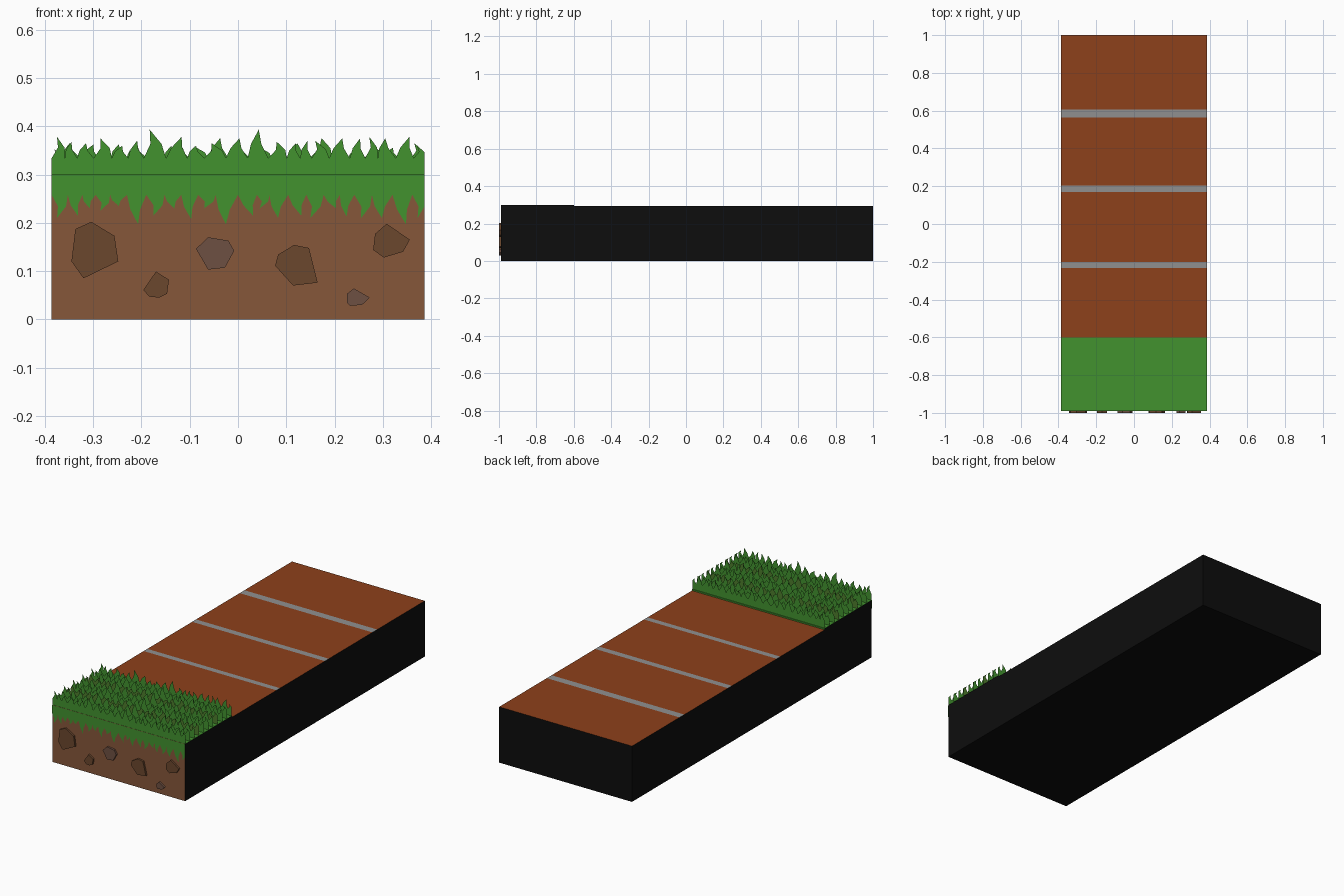
import bpy, bmesh

if "Cube" in bpy.data.objects:
    bpy.data.objects.remove(bpy.data.objects["Cube"])

W = 0.386          # half width
FRONT = -0.99      # dirt face


def mat(name, c):
    m = bpy.data.materials.new(name)
    m.diffuse_color = (*c, 1)
    m.use_nodes = True
    m.node_tree.nodes["Principled BSDF"].inputs["Base Color"].default_value = m.diffuse_color
    return m


def make(name, bm, mats):
    me = bpy.data.meshes.new(name)
    bm.to_mesh(me)
    bm.free()
    for m in mats:
        me.materials.append(m)
    ob = bpy.data.objects.new(name, me)
    bpy.context.collection.objects.link(ob)
    return ob


black = mat("black", (0.004, 0.004, 0.004))
dirt = mat("dirt", (0.24, 0.095, 0.042))
green = mat("grass", (0.055, 0.29, 0.028))
olive = mat("olive_grass", (0.075, 0.2, 0.025))
clay = mat("clay", (0.27, 0.052, 0.011))
grey = mat("grey", (0.28, 0.28, 0.28))
stone = mat("stone", (0.145, 0.063, 0.027))
stone2 = mat("grey_stone", (0.155, 0.08, 0.055))

# Ground block: side profile (y, z) extruded across, one material per edge
T = 0.293
profile = [(FRONT, 0), (FRONT, 0.3), (-0.6, 0.3), (-0.6, T),
           (-0.232, T), (-0.202, T), (0.17, T), (0.203, T),
           (0.565, T), (0.605, T), (1, T), (1, 0)]
# indices into [black, dirt, green, clay, grey]
edge_mats = [1, 2, 2, 3, 4, 3, 4, 3, 4, 3, 0, 0]
bm = bmesh.new()
left = [bm.verts.new((-W, y, z)) for y, z in profile]
right = [bm.verts.new((W, y, z)) for y, z in profile]
bm.faces.new(left)
bm.faces.new(right[::-1])
for i, m in enumerate(edge_mats):
    j = (i + 1) % len(profile)
    bm.faces.new((left[i], right[i], right[j], left[j])).material_index = m
bmesh.ops.recalc_face_normals(bm, faces=bm.faces)
make("ground_block", bm, [black, dirt, green, clay, grey])


# Strip of curved blades: straight edge at z = base, tips beyond the valley line
def blade_strip(name, tips, y, base, valley, material, flip=False, scale=1.0):
    if flip:
        tips = [(-x, z) for x, z in reversed(tips)]
    xs = [t[0] for t in tips]
    gaps = [-W] + [(a + b) / 2 for a, b in zip(xs, xs[1:])] + [W]
    bm = bmesh.new()
    for i, (x, z) in enumerate(tips):
        a, b = gaps[i], gaps[i + 1]
        z = valley + (z - valley) * scale
        lean = 0.003 if i % 3 else -0.005
        mid = valley + (z - valley) * 0.5
        pts = [(a, base), (b, base), (b, valley),
               (x + (b - x) * 0.5 - lean, mid), (x + lean, z),
               (x + (a - x) * 0.5 - lean, mid), (a, valley)]
        # vertices at shared gaps are welded below
        f = bm.faces.new([bm.verts.new((px, y, pz)) for px, pz in pts])
        if base > valley:
            f.normal_flip()
    bmesh.ops.remove_doubles(bm, verts=bm.verts, dist=1e-5)
    return make(name, bm, [material])


upper = [(-.37, .378), (-.348, .368), (-.318, .365), (-.28, .375), (-.243, .36),
         (-.212, .37), (-.178, .393), (-.12, .378), (-.09, .36), (-.05, .365),
         (0, .375), (.04, .393), (.085, .368), (.117, .365), (.141, .37),
         (.165, .37), (.213, .375), (.25, .375), (.277, .378), (.302, .375),
         (.352, .378), (.376, .36)]
lower = [(-.37, .21), (-.335, .215), (-.31, .23), (-.28, .225), (-.25, .235),
         (-.21, .197), (-.17, .215), (-.135, .23), (-.1, .208), (-.065, .23),
         (-.028, .197), (.028, .215), (.05, .23), (.08, .21), (.128, .215),
         (.155, .21), (.2, .23), (.222, .213), (.26, .21), (.295, .21),
         (.345, .197), (.377, .21)]

# Grass: hanging fringe on the front, then upright rows going back
blade_strip("front_fringe", lower, FRONT - 0.003, 0.3, 0.258, green)
ROWS = 11
for r in range(ROWS):
    y = FRONT + 0.001 + r * 0.385 / (ROWS - 1)
    odd = r % 2
    blade_strip(f"grass_row_{r + 1}", upper, y, 0.3, 0.334,
                olive if r in (3, 7) else green, odd, 0.7 if odd else 1.0)

# Stones: flat outlines standing out of the dirt face
stones = [
    [(-.345, .12), (-.337, .187), (-.304, .202), (-.256, .173), (-.248, .12), (-.32, .085)],
    [(-.196, .061), (-.17, .099), (-.143, .082), (-.147, .053), (-.163, .045), (-.184, .047)],
    [(-.087, .146), (-.062, .17), (-.02, .163), (-.008, .142), (-.027, .107), (-.062, .103)],
    [(.077, .111), (.083, .134), (.116, .154), (.147, .148), (.165, .076), (.114, .07)],
    [(.28, .144), (.284, .177), (.308, .198), (.356, .165), (.342, .14), (.302, .128)],
    [(.226, .034), (.226, .053), (.24, .064), (.273, .045), (.257, .03), (.232, .028)],
]
for n, pts in enumerate(stones):
    bm = bmesh.new()
    face = bm.faces.new([bm.verts.new((x, FRONT, z)) for x, z in pts])
    ext = bmesh.ops.extrude_face_region(bm, geom=[face], use_keep_orig=True)
    moved = [v for v in ext["geom"] if isinstance(v, bmesh.types.BMVert)]
    bmesh.ops.translate(bm, verts=moved, vec=(0, -0.01, 0))
    bmesh.ops.recalc_face_normals(bm, faces=bm.faces)
    make(f"stone_{n + 1}", bm, [stone2 if n in (2, 5) else stone])
